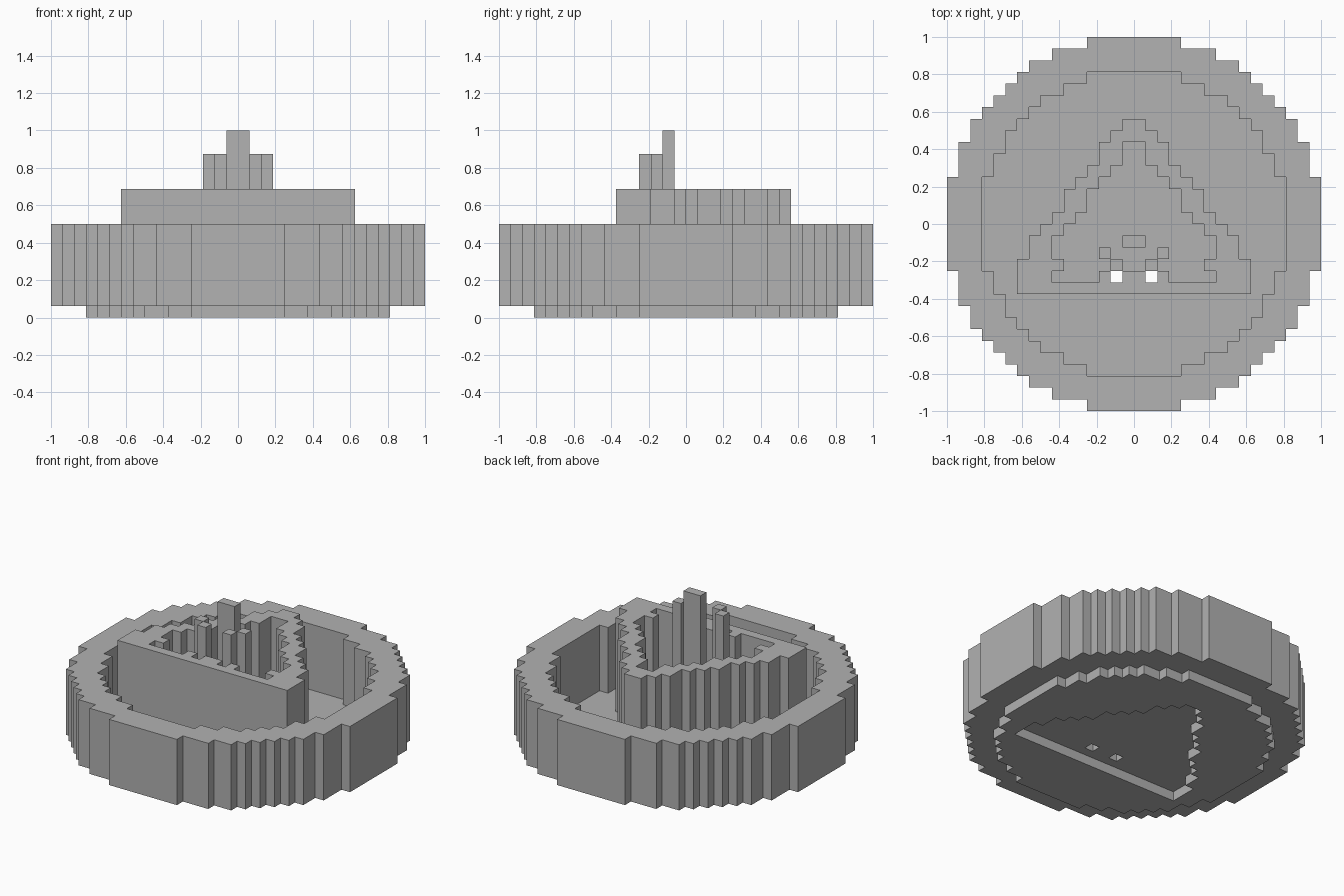
import bpy
import bmesh

old = bpy.data.objects.get("Cube")
if old:
    bpy.data.objects.remove(old, do_unlink=True)

U = 1 / 16  # block size

grey = bpy.data.materials.new("plain_grey")
grey.use_nodes = True
grey.diffuse_color = (0.445, 0.445, 0.445, 1)
grey.node_tree.nodes["Principled BSDF"].inputs["Base Color"].default_value = grey.diffuse_color


def plan(top, half_widths):
    """Cells of a left-right symmetric outline, one half width per row going down."""
    return {(x, top - 1 - i) for i, h in enumerate(half_widths) for x in range(-h, h)}


def mirrored(cells):
    return set(cells) | {(-1 - x, y) for x, y in cells}


def slab(name, cells, bottom, top):
    """Stand a set of plan cells up as a solid between two block heights."""
    bm = bmesh.new()
    corners = {}
    for x, y in sorted(cells):
        face = []
        for p in ((x, y), (x + 1, y), (x + 1, y + 1), (x, y + 1)):
            if p not in corners:
                corners[p] = bm.verts.new((p[0] * U, p[1] * U, bottom * U))
            face.append(corners[p])
        bm.faces.new(face)
    mesh = bpy.data.meshes.new(name)
    bm.to_mesh(mesh)
    bm.free()
    mesh.materials.append(grey)
    obj = bpy.data.objects.new(name, mesh)
    bpy.context.collection.objects.link(obj)
    solid = obj.modifiers.new("height", "SOLIDIFY")
    solid.thickness = (top - bottom) * U
    solid.offset = 1


# Stepped round plans: top half rows, then the same rows reversed
outer_half = [4, 7, 9, 10, 11, 12, 13, 14, 14, 15, 15, 15] + [16] * 4
inner_half = [4, 6, 8, 9, 10, 11, 11, 12, 12] + [13] * 4
outer_disc = plan(16, outer_half + outer_half[::-1])
inner_disc = plan(13, inner_half + inner_half[::-1])

# Stepped triangular plans of the tower and its hollow
tower = plan(9, [1, 2, 3, 3, 4, 5, 6, 6, 7, 8, 9, 9, 10, 10, 10])
hollow = plan(7, [1, 1, 2, 3, 4, 4, 5, 6, 7, 7, 6, 7])
holes = mirrored({(1, -5)})
bumps = mirrored({(0, -5), (2, -5)})

# Round wall and the thin base, cut away under the tower
slab("round_wall", outer_disc - inner_disc, 1, 8)
slab("base_plate", inner_disc - tower, 0, 1)

# Triangular tower with its inner floor
slab("tower_wall", (tower - hollow) | bumps, 1, 11)
slab("tower_floor", hollow - holes - bumps, 1, 2)

# Pillars inside the tower
slab("centre_pillar", mirrored({(0, -2)}), 2, 16)
for side, flip in (("left", False), ("right", True)):
    for name, x, y in (("front", 1, -4), ("back", 2, -3)):
        slab(f"{side}_{name}_pillar", {(-1 - x if flip else x, y)}, 2, 14)
